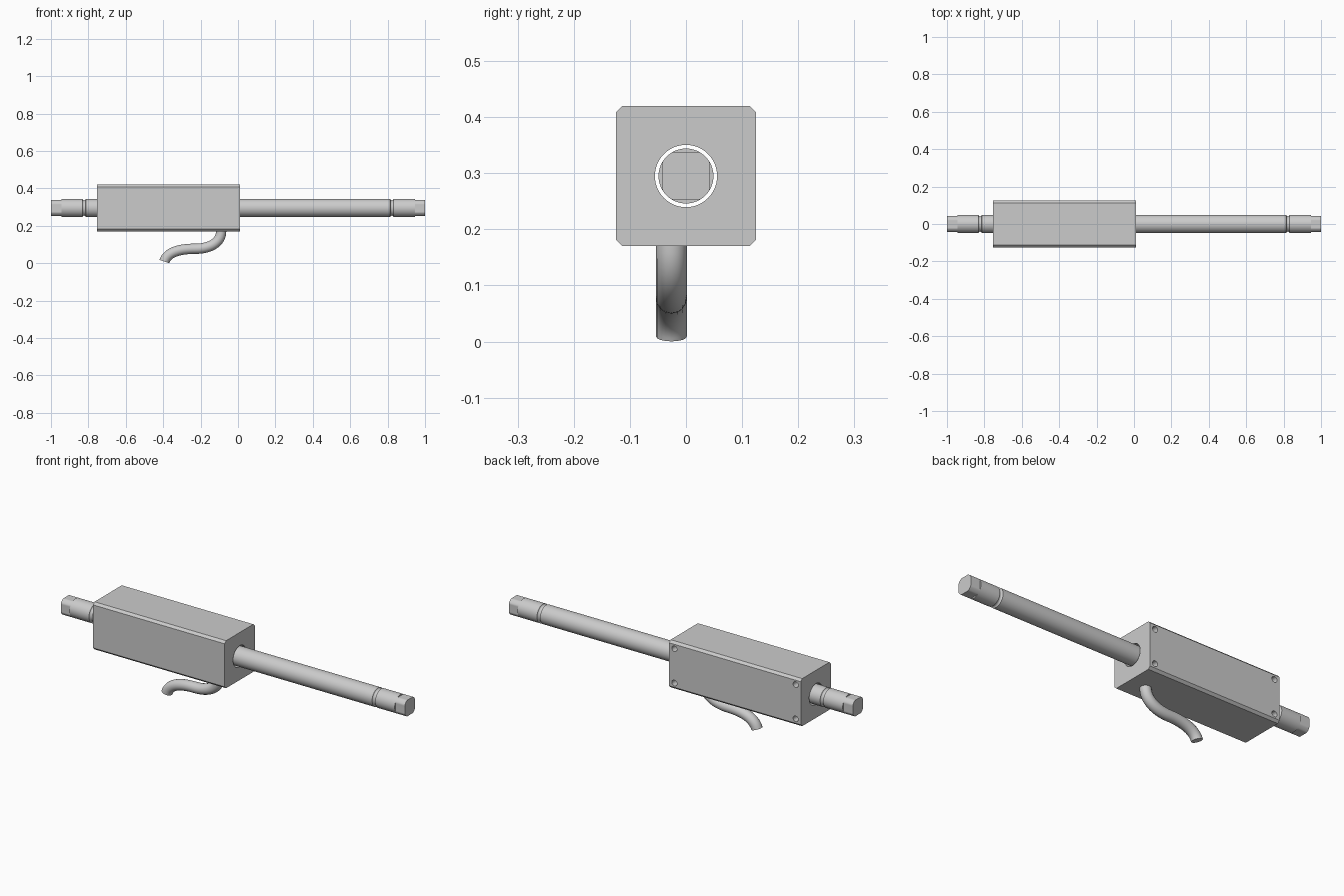
import bpy, bmesh, math

if "Cube" in bpy.data.objects:
    bpy.data.objects.remove(bpy.data.objects["Cube"])

AXIS_Z = 0.295     # height of the rod axis
ROD_R = 0.049
FLAT = 0.0425      # half width across the wrench flats


def activate(ob):
    bpy.ops.object.select_all(action='DESELECT')
    ob.select_set(True)
    bpy.context.view_layer.objects.active = ob


def smooth(ob, deg=30):
    activate(ob)
    bpy.ops.object.shade_smooth_by_angle(angle=math.radians(deg))


def loft_x(name, sections):
    """Skin (x, [(y, z), ...]) sections along x and cap both ends."""
    bm = bmesh.new()
    rings = [[bm.verts.new((x, y, z)) for y, z in pts] for x, pts in sections]
    n = len(rings[0])
    for a, b in zip(rings, rings[1:]):
        for i in range(n):
            j = (i + 1) % n
            bm.faces.new((a[i], a[j], b[j], b[i]))
    bm.faces.new(rings[0])
    bm.faces.new(rings[-1])
    bmesh.ops.recalc_face_normals(bm, faces=bm.faces)
    me = bpy.data.meshes.new(name)
    bm.to_mesh(me)
    bm.free()
    ob = bpy.data.objects.new(name, me)
    bpy.context.collection.objects.link(ob)
    return ob


def cut(ob, loc, rot, radius, depth, segs):
    bpy.ops.mesh.primitive_cylinder_add(vertices=segs, radius=radius, depth=depth,
                                        location=loc, rotation=rot)
    cutter = bpy.context.object
    cutter.hide_render = True
    activate(ob)
    mod = ob.modifiers.new("cut", 'BOOLEAN')
    mod.operation, mod.solver, mod.object = 'DIFFERENCE', 'EXACT', cutter
    bpy.ops.object.modifier_apply(modifier=mod.name)
    bpy.data.objects.remove(cutter)


# Housing: square block with chamfered long edges
h, c = 0.125, 0.012
octagon = [(h, c - h), (h, h - c), (h - c, h), (c - h, h),
           (-h, h - c), (-h, c - h), (c - h, -h), (h - c, -h)]
octagon = [(y, z + AXIS_Z) for y, z in octagon]
housing = loft_x("housing", [(-0.755, octagon), (0.01, octagon)])

# Through bore and four mounting holes in the back face
cut(housing, (-0.3725, 0, AXIS_Z), (0, math.pi / 2, 0), 0.0555, 1.0, 64)
for x in (-0.725, -0.02):
    for dz in (-0.09, 0.09):
        cut(housing, (x, 0.125, AXIS_Z + dz), (math.pi / 2, 0, 0), 0.015, 0.1, 32)
smooth(housing)


# Rod: turned bar with a round groove and four wrench flats at each end
def ring(r, limit=1.0):
    pts = []
    for i in range(64):
        a = math.tau * i / 64
        y, z = (max(-limit, min(limit, r * f(a))) for f in (math.cos, math.sin))
        pts.append((y, z + AXIS_Z))
    return pts


half = []
for i in range(9):
    a = math.pi * i / 8
    half.append((0.823 - 0.009 * math.cos(a), ring(ROD_R - 0.008 * math.sin(a))))
half += [(0.945, ring(ROD_R)), (0.945, ring(ROD_R, FLAT)), (1.0, ring(ROD_R, FLAT))]
rod = loft_x("rod", [(-x, p) for x, p in reversed(half)] + half)
smooth(rod)

# Cable: bent round lead leaving the underside
curve = bpy.data.curves.new("cable", 'CURVE')
curve.dimensions = '3D'
curve.bevel_depth = 0.0275
curve.bevel_resolution = 6
curve.resolution_u = 16
curve.use_fill_caps = True
spline = curve.splines.new('BEZIER')
path = [((-0.09, 0.172), (-0.09, 0.20), (-0.09, 0.11)),
        ((-0.23, 0.077), (-0.15, 0.077), (-0.31, 0.077)),
        ((-0.394, 0.009), (-0.377, 0.06), (-0.40, -0.01))]
spline.bezier_points.add(len(path) - 1)
for bp, (co, left, right) in zip(spline.bezier_points, path):
    bp.handle_left_type = bp.handle_right_type = 'FREE'
    bp.co, bp.handle_left, bp.handle_right = [(x, -0.026, z) for x, z in (co, left, right)]
cable = bpy.data.objects.new("cable", curve)
bpy.context.collection.objects.link(cable)
activate(cable)
bpy.ops.object.convert(target='MESH')
cable = bpy.context.object
smooth(cable, 40)
